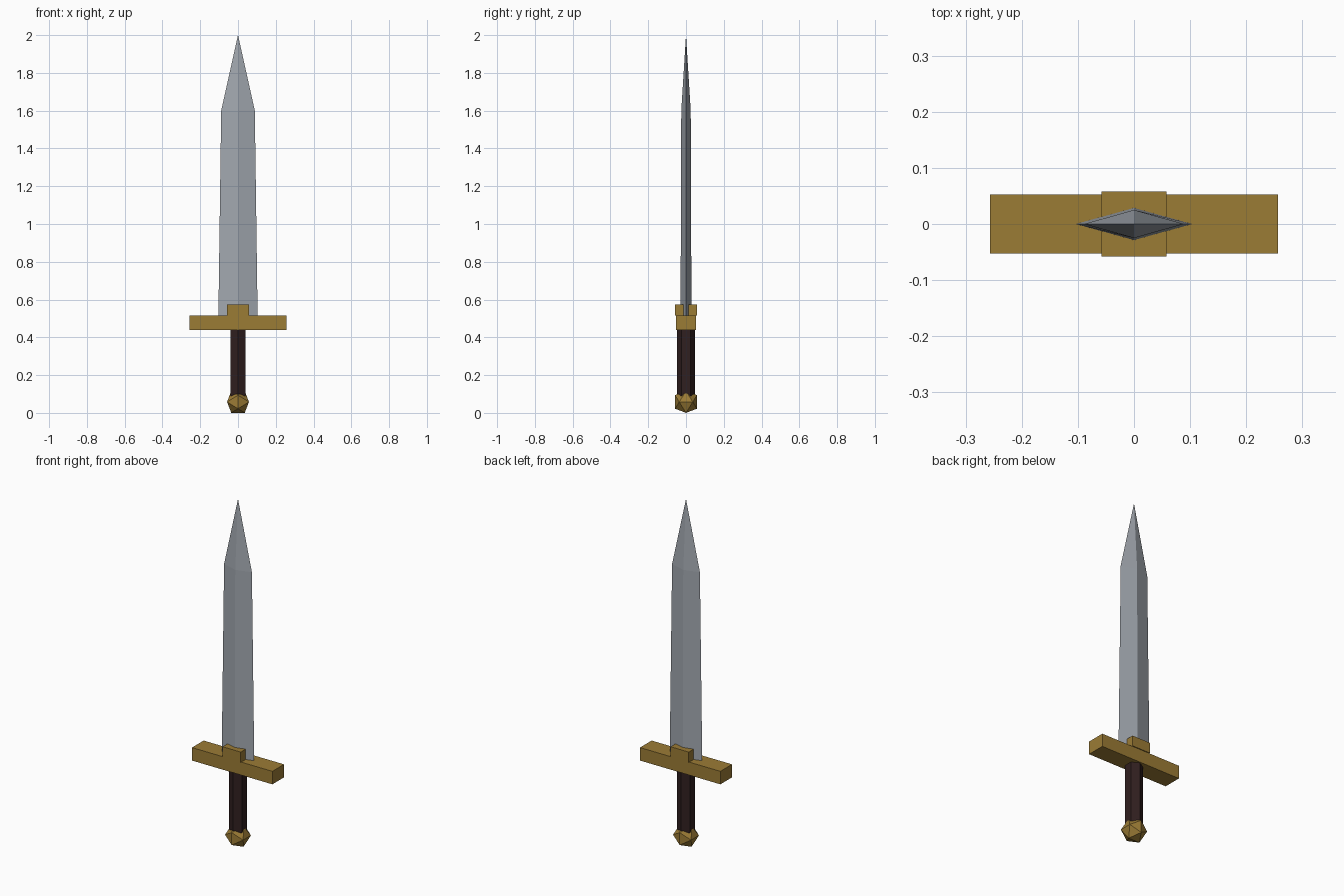
import bpy, bmesh, math
from mathutils import Matrix

default = bpy.data.objects.get("Cube")
if default:
    bpy.data.objects.remove(default)


def material(name, rgb):
    m = bpy.data.materials.new(name)
    m.use_nodes = True
    m.diffuse_color = (*rgb, 1)
    m.node_tree.nodes["Principled BSDF"].inputs["Base Color"].default_value = (*rgb, 1)
    return m


steel = material("steel", (0.36, 0.39, 0.43))
gold = material("dull gold", (0.33, 0.2, 0.036))
leather = material("dark leather", (0.03, 0.014, 0.014))


def finish(name, bm, mat):
    bmesh.ops.recalc_face_normals(bm, faces=bm.faces)
    mesh = bpy.data.meshes.new(name)
    bm.to_mesh(mesh)
    bm.free()
    mesh.materials.append(mat)
    obj = bpy.data.objects.new(name, mesh)
    bpy.context.collection.objects.link(obj)
    return obj


def box(name, hx, hy, z0, z1, mat):
    bm = bmesh.new()
    place = Matrix.Translation((0, 0, (z0 + z1) / 2)) @ Matrix.Diagonal((2 * hx, 2 * hy, z1 - z0, 1))
    bmesh.ops.create_cube(bm, size=1, matrix=place)
    finish(name, bm, mat)


# Blade: tapering diamond section drawn up to a point
bm = bmesh.new()
rings = []
for hx, hy, z in ((0.104, 0.029, 0.5), (0.089, 0.025, 1.6)):
    rings.append([bm.verts.new(p) for p in ((hx, 0, z), (0, hy, z), (-hx, 0, z), (0, -hy, z))])
tip = bm.verts.new((0, 0, 2))
low, high = rings
bm.faces.new(low)
for i in range(4):
    j = (i + 1) % 4
    bm.faces.new((low[i], low[j], high[j], high[i]))
    bm.faces.new((high[i], high[j], tip))
finish("blade", bm, steel)

# Crossguard and the collar around the blade
box("crossguard", 0.257, 0.053, 0.44, 0.515, gold)
box("blade_collar", 0.058, 0.058, 0.515, 0.575, gold)

# Six-sided grip
bm = bmesh.new()
bmesh.ops.create_cone(bm, cap_ends=True, segments=6, radius1=0.047, radius2=0.047, depth=0.36,
                      matrix=Matrix.Translation((0, 0, 0.27)) @ Matrix.Rotation(math.radians(30), 4, "Z"))
# Turn the corners to the front and back
corner = max(bm.verts, key=lambda v: v.co.y).co
if abs(corner.x) > 0.01:
    bmesh.ops.rotate(bm, verts=bm.verts, matrix=Matrix.Rotation(math.radians(30), 3, "Z"))
finish("grip", bm, leather)

# Faceted pommel, tilted to rest on an edge
bm = bmesh.new()
bmesh.ops.create_icosphere(bm, subdivisions=1, radius=0.068,
                           matrix=Matrix.Translation((0, 0, 0.058)) @ Matrix.Rotation(math.radians(-31.72), 4, "Y"))
finish("pommel", bm, gold)
